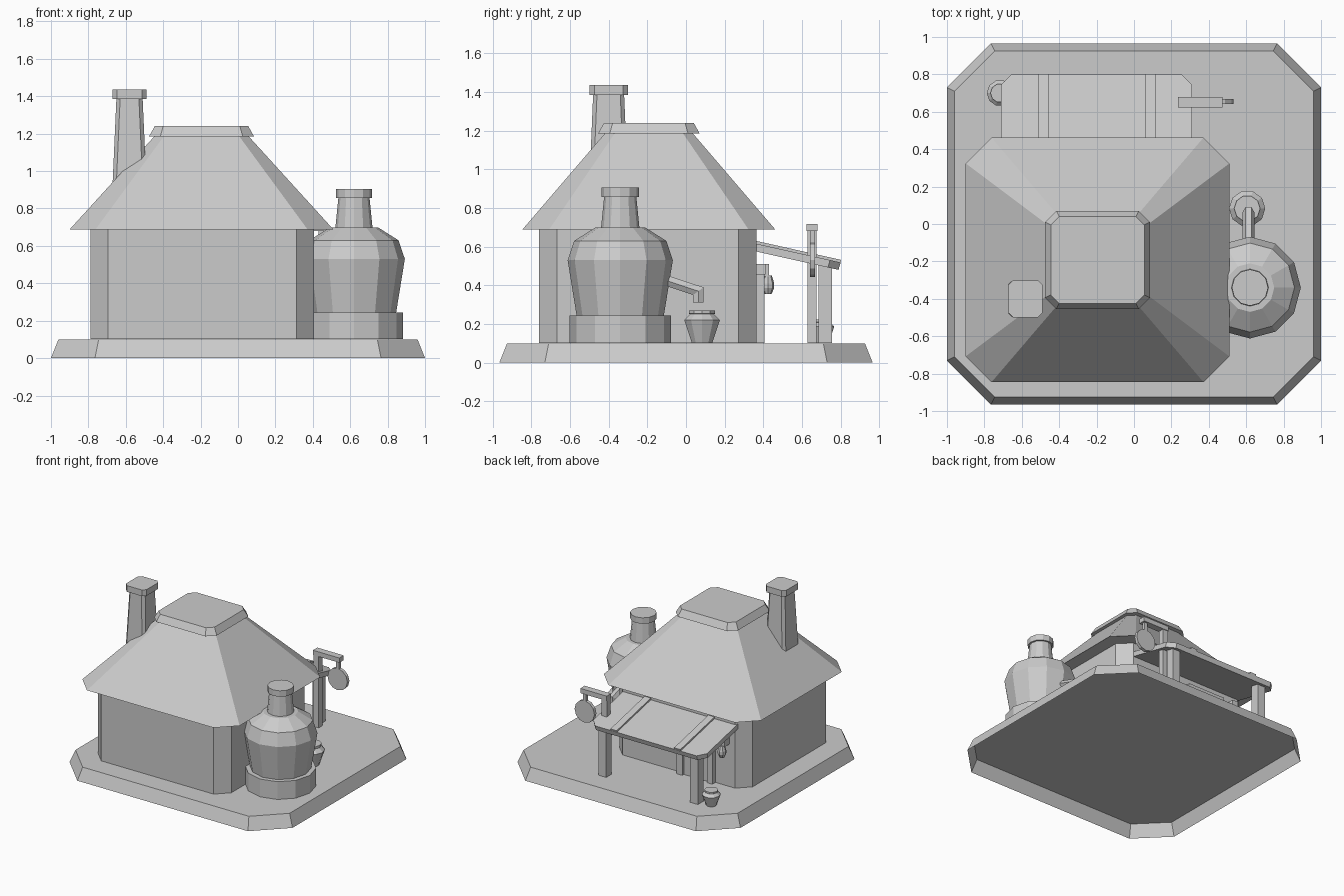
import bpy
import math
from mathutils import Vector, Matrix

cube = bpy.data.objects.get("Cube")
if cube:
    bpy.data.objects.remove(cube, do_unlink=True)

grey = bpy.data.materials.new("plain_grey")
grey.use_nodes = True
grey.diffuse_color = (0.6, 0.6, 0.6, 1)
grey.node_tree.nodes["Principled BSDF"].inputs["Base Color"].default_value = (0.6, 0.6, 0.6, 1)


def loft(name, rings, open_bottom=False):
    """Skin a stack of rings with equal point counts and close the ends."""
    n = len(rings[0])
    verts = [p for ring in rings for p in ring]
    faces = [tuple(range(len(verts) - n, len(verts)))]
    if not open_bottom:
        faces.append(tuple(reversed(range(n))))
    for k in range(len(rings) - 1):
        for i in range(n):
            j = (i + 1) % n
            faces.append((k * n + i, k * n + j, k * n + n + j, k * n + n + i))
    mesh = bpy.data.meshes.new(name)
    mesh.from_pydata(verts, [], faces)
    mesh.materials.append(grey)
    obj = bpy.data.objects.new(name, mesh)
    bpy.context.collection.objects.link(obj)
    return obj


def cut_rect(x, y, hx, hy, cut, z):
    """Rectangle with its four corners cut off."""
    a, b = hx - cut, hy - cut
    pts = [(hx, -b), (hx, b), (a, hy), (-a, hy),
           (-hx, b), (-hx, -b), (-a, -hy), (a, -hy)]
    return [(x + px, y + py, z) for px, py in pts]


def circle(x, y, r, z, sides=12):
    steps = [2 * math.pi * i / sides for i in range(sides)]
    return [(x + r * math.cos(t), y + r * math.sin(t), z) for t in steps]


def turned(name, x, y, profile, scale=1, z0=0.0, sides=12):
    return loft(name, [circle(x, y, r * scale, z0 + z * scale, sides) for r, z in profile])


def box(name, x0, x1, y0, y1, z0, z1):
    return loft(name, [[(x0, y0, z), (x1, y0, z), (x1, y1, z), (x0, y1, z)] for z in (z0, z1)])


# Ground slab: a hollow shell, open underneath
loft("ground_slab", [cut_rect(0, 0, 1.0, 0.965, 0.235, 0),
                     cut_rect(0, 0, 0.96, 0.925, 0.215, 0.1)], open_bottom=True)
FLOOR = 0.101

# House walls, roof and roof cap
HX, HY = -0.195, -0.192
loft("walls", [cut_rect(HX + 0.004, HY - 0.005, 0.597, 0.562, 0.093, z) for z in (FLOOR, 0.695)])
loft("roof", [cut_rect(HX, HY, 0.705, 0.654, 0.138, 0.688),
              cut_rect(HX, HY, 0.25, 0.225, 0.05, 1.188)])
loft("roof_cap", [cut_rect(HX, HY, 0.28, 0.262, 0.06, 1.186),
                  cut_rect(HX, HY, 0.25, 0.232, 0.045, 1.24)])

# Chimney
loft("chimney", [cut_rect(-0.58, -0.4, 0.1, 0.108, 0.02, 0.72),
                 cut_rect(-0.58, -0.4, 0.07, 0.08, 0.02, 1.39)])
loft("chimney_cap", [cut_rect(-0.58, -0.4, 0.092, 0.099, 0.025, z) for z in (1.385, 1.435)])

# Still: round footing, bellied vessel, neck and lid
SX, SY = 0.62, -0.34
turned("still_footing", SX, SY, [(0.262, FLOOR), (0.262, 0.245)])
turned("still_vessel", SX, SY, [(0.225, 0.24), (0.272, 0.53), (0.238, 0.63), (0.13, 0.698)])
turned("still_neck", SX, SY, [(0.1, 0.69), (0.083, 0.86)])
turned("still_lid", SX, SY, [(0.097, 0.857), (0.097, 0.905)])

# Bent six-sided spout: each station is y, z and the tilt of its section
spout = [(0.064, 0.31, 1, 0), (0.064, 0.37, 1, 0.73), (-0.14, 0.437, 0.31, 0.95)]
loft("spout", [[(0.612 + px, y + py * ny, z + py * nz) for px, py, _ in circle(0, 0, 0.031, 0, 6)]
               for y, z, ny, nz in spout])

# Two jars with a rim
jar = [(0.055, 0), (0.097, 0.12), (0.065, 0.15), (0.07, 0.152), (0.07, 0.17)]
turned("spout_jar", 0.605, 0.083, jar, 1, FLOOR, 10)
turned("porch_jar", -0.717, 0.70, jar, 0.72, FLOOR, 10)


# Sloping awning with cut outer corners and two raised straps
def awning_z(y):
    return 0.615 - 0.223 * (y - 0.365)


def sloped(name, outline, top, depth):
    rings = [[(x, y - 0.012 * (d < 0), awning_z(y) + d) for x, y in outline]
             for d in (top - depth, top)]
    return loft(name, rings)


sloped("awning", [(-0.71, 0.3), (0.31, 0.3), (0.31, 0.745), (0.255, 0.8),
                  (-0.655, 0.8), (-0.71, 0.745)], 0, 0.038)
for side, x in (("right", -0.483), ("left", 0.088)):
    sloped("awning_strap_" + side, [(x - 0.028, 0.3), (x + 0.028, 0.3),
                                    (x + 0.028, 0.802), (x - 0.028, 0.802)], 0.014, 0.045)

# Awning posts
for side, x in (("right", -0.6), ("left", 0.222)):
    box("awning_post_" + side, x - 0.035, x + 0.035, 0.685, 0.755, FLOOR, 0.51)

# Hanging sign: post, arm, hanger and round board
box("sign_post", 0.237, 0.285, 0.627, 0.675, FLOOR, 0.69)
box("sign_arm", 0.235, 0.472, 0.624, 0.68, 0.68, 0.718)
box("sign_hanger", 0.43, 0.456, 0.641, 0.667, 0.6, 0.69)
board = loft("sign_board", [circle(0, 0, 0.089, z) for z in (-0.013, 0.013)])
board.data.transform(Matrix.Translation(Vector((0.443, 0.654, 0.532)))
                     @ Matrix.Rotation(math.pi / 2, 4, 'X'))

# Back door with its frame
box("door", -0.47, -0.23, 0.35, 0.385, FLOOR, 0.47)
for side, x in (("right", -0.495), ("left", -0.225)):
    box("door_jamb_" + side, x - 0.025, x + 0.025, 0.35, 0.405, FLOOR, 0.47)
box("door_lintel", -0.53, -0.19, 0.35, 0.41, 0.455, 0.51)

# Wall lantern under a small bracket
LX, LY = -0.62, 0.424
box("lantern_bracket", LX - 0.025, LX + 0.025, 0.35, LY + 0.005, 0.445, 0.51)
turned("lantern", LX, LY, [(0.018, 0.355), (0.032, 0.385), (0.032, 0.41), (0.02, 0.45)], 1, 0, 8)
